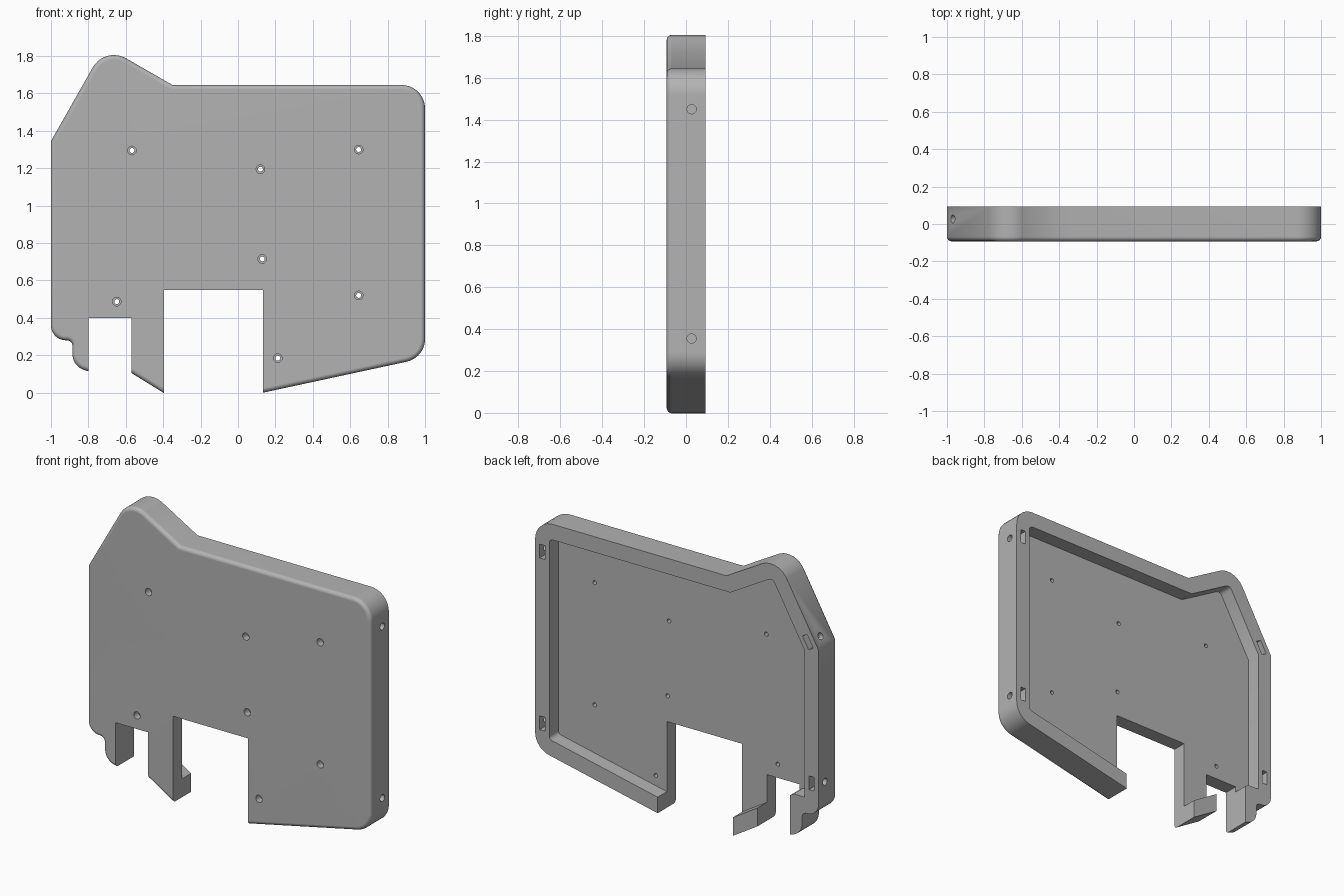
import bpy, bmesh, math
from mathutils import Vector

if "Cube" in bpy.data.objects:
    bpy.data.objects.remove(bpy.data.objects["Cube"])

FRONT, BACK, FLOOR, WALL = -0.0925, 0.0925, 0.0, 0.1

grey = bpy.data.materials.new("plain_grey")
grey.use_nodes = True
grey.diffuse_color = (0.45, 0.45, 0.45, 1)
grey.node_tree.nodes["Principled BSDF"].inputs["Base Color"].default_value = grey.diffuse_color


def rounded(corners, steps=10):
    """Outline from (x, z, radius) corners, each rounded with an arc."""
    points = []
    for i, (x, z, r) in enumerate(corners):
        p = Vector((x, z))
        if r == 0:
            points.append(p)
            continue
        a = (Vector(corners[i - 1][:2]) - p).normalized()
        b = (Vector(corners[(i + 1) % len(corners)][:2]) - p).normalized()
        half = a.angle(b) / 2
        centre = p + (a + b).normalized() * r / math.sin(half)
        start = p + a * r / math.tan(half) - centre
        end = p + b * r / math.tan(half) - centre
        sweep = start.angle(end)
        for k in range(steps + 1):
            t = k / steps
            arc = (start * math.sin((1 - t) * sweep) + end * math.sin(t * sweep)) / math.sin(sweep)
            points.append(centre + arc)
    return points


def inward(corners, distance):
    """Mitred inward offset of a clockwise corner list."""
    result = []
    for i, (x, z, r) in enumerate(corners):
        p = Vector((x, z))
        d1 = (p - Vector(corners[i - 1][:2])).normalized()
        d2 = (Vector(corners[(i + 1) % len(corners)][:2]) - p).normalized()
        n1, n2 = Vector((d1.y, -d1.x)), Vector((d2.y, -d2.x))
        q = p + (n1 + n2) * distance / (1 + n1.dot(n2))
        result.append((q.x, q.y, max(r - distance, 0)))
    return result


def prism(name, points, y0, y1, bevel=0):
    """Extrude an xz outline along y, optionally rounding its front edge."""
    bm = bmesh.new()
    face = bm.faces.new([bm.verts.new((p[0], y0, p[1])) for p in points])
    extruded = bmesh.ops.extrude_face_region(bm, geom=[face], use_keep_orig=True)
    for v in extruded["geom"]:
        if isinstance(v, bmesh.types.BMVert):
            v.co.y = y1
    bmesh.ops.recalc_face_normals(bm, faces=bm.faces)
    if bevel:
        rim = [e for e in bm.edges if all(abs(v.co.y - y0) < 1e-6 for v in e.verts)]
        bmesh.ops.bevel(bm, geom=rim, offset=bevel, segments=4, profile=0.5,
                        affect='EDGES', clamp_overlap=False)
    mesh = bpy.data.meshes.new(name)
    bm.to_mesh(mesh)
    bm.free()
    obj = bpy.data.objects.new(name, mesh)
    bpy.context.collection.objects.link(obj)
    return obj


def rod(start, end, radius):
    """Round cutter between two points."""
    a, b = Vector(start), Vector(end)
    bpy.ops.mesh.primitive_cylinder_add(vertices=24, radius=radius, depth=(b - a).length,
                                        location=(a + b) / 2)
    obj = bpy.context.object
    obj.rotation_euler = (b - a).to_track_quat('Z', 'Y').to_euler()
    return obj


def cut(body, cutter):
    """Subtract the cutter from the body and discard it."""
    cutter.hide_render = True
    mod = body.modifiers.new("cut", 'BOOLEAN')
    mod.operation, mod.solver, mod.object = 'DIFFERENCE', 'EXACT', cutter
    bpy.context.view_layer.objects.active = body
    bpy.ops.object.modifier_apply(modifier=mod.name)
    bpy.data.objects.remove(cutter)


def box(x0, x1, z0, z1):
    return [(x0, z0), (x0, z1), (x1, z1), (x1, z0)]


# Cover body with rounded front edge
main = [(-1, 1.345, 0), (-0.712, 1.853, 0.13), (-0.35, 1.645, 0),
        (1, 1.645, 0.125), (1, 0.187, 0.125), (-0.261, -0.085, 0)]
lower_left = [(-0.61, 0.13, 0), (-0.75, 0.1, 0), (-0.885, 0.14, 0.09),
              (-0.885, 0.28, 0.03), (-1, 0.28, 0.08)]
cover = prism("cover_shell", rounded(main + lower_left), FRONT, BACK, bevel=0.024)

# Recess in the back, leaving a rim
recess = inward(main + [(-0.853, 0.28, 0), (-1, 0.28, 0)], WALL)
cut(cover, prism("recess_cutter", rounded([(x, z, r or 0) for x, z, r in recess]), FLOOR, BACK + 0.1))

# Two notches in the lower edge
for x0, x1, top in [(-0.8, -0.57, 0.4), (-0.395, 0.135, 0.55)]:
    cut(cover, prism("notch_cutter", box(x0, x1, -0.3, top), -0.3, 0.3))

# Stepped screw holes through the plate
for x, z in [(-0.567, 1.295), (0.12, 1.195), (0.645, 1.3), (0.13, 0.715),
             (0.645, 0.52), (-0.648, 0.487), (0.213, 0.185)]:
    cut(cover, rod((x, FRONT - 0.05, z), (x, FRONT + 0.045, z), 0.023))
    cut(cover, rod((x, FRONT - 0.05, z), (x, FLOOR + 0.05, z), 0.013))

# Nut slots in the rim, each with a bolt hole from the outside edge
diagonal = Vector((0.493, 0.87))
for x, z, along in [(1, 1.45, (0, -1)), (1, 0.355, (0, -1)),
                    (-1, 0.48, (0, 1)), (-0.968, 1.4, diagonal)]:
    along = Vector(along).normalized()
    inner = Vector((along.y, -along.x))
    edge = Vector((x, z))
    mid = edge + inner * 0.05
    u, v = along * 0.044, inner * 0.018
    cut(cover, prism("slot_cutter", [mid - u - v, mid + u - v, mid + u + v, mid - u + v],
                     -0.02, BACK + 0.1))
    outer = edge - inner * 0.05
    cut(cover, rod((outer.x, 0.027, outer.y), (mid.x, 0.027, mid.y), 0.022))

# Finish
cover.data.materials.clear()
cover.data.materials.append(grey)
bpy.ops.object.select_all(action='DESELECT')
cover.select_set(True)
bpy.context.view_layer.objects.active = cover
bpy.ops.object.shade_smooth_by_angle(angle=math.radians(32))
weighted = cover.modifiers.new("even_normals", 'WEIGHTED_NORMAL')
weighted.keep_sharp = True
